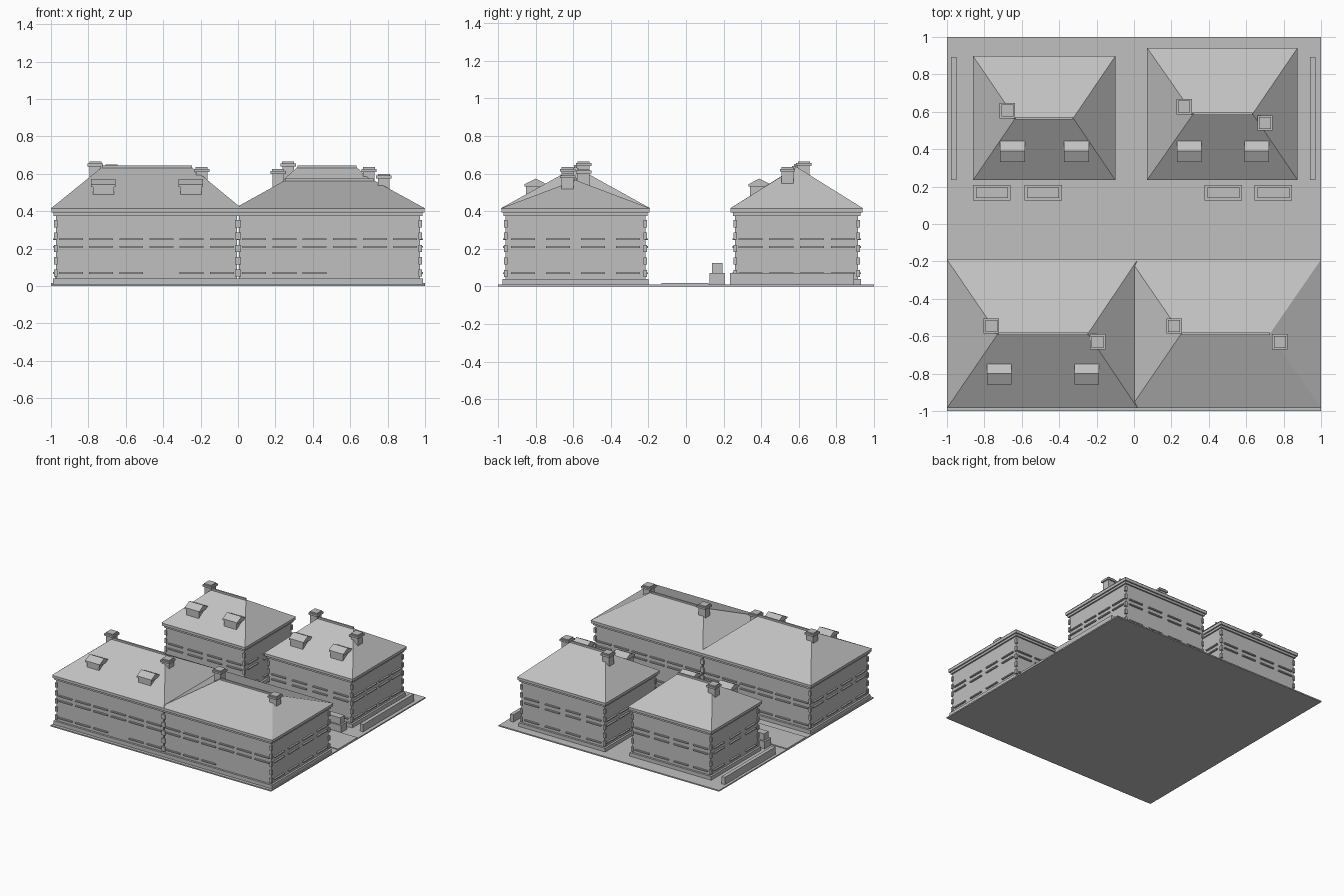
import bpy, bmesh

cube = bpy.data.objects.get("Cube")
if cube:
    bpy.data.objects.remove(cube, do_unlink=True)

stone = bpy.data.materials.new("plain_grey")
stone.use_nodes = True
GREY = (0.53, 0.53, 0.53, 1)
stone.diffuse_color = GREY
stone.node_tree.nodes["Principled BSDF"].inputs["Base Color"].default_value = GREY


def finish(name, bm):
    bmesh.ops.recalc_face_normals(bm, faces=bm.faces)
    mesh = bpy.data.meshes.new(name)
    bm.to_mesh(mesh)
    bm.free()
    mesh.materials.append(stone)
    obj = bpy.data.objects.new(name, mesh)
    bpy.context.collection.objects.link(obj)
    return obj


def add_box(bm, x0, x1, y0, y1, z0, z1):
    for v in bmesh.ops.create_cube(bm, size=1)["verts"]:
        v.co = (x1 if v.co.x > 0 else x0, y1 if v.co.y > 0 else y0, z1 if v.co.z > 0 else z0)


def boxes(name, items):
    bm = bmesh.new()
    for item in items:
        add_box(bm, *item)
    return finish(name, bm)


def centred(x, y, half, z0, z1):
    return (x - half, x + half, y - half, y + half, z0, z1)


EAVE = 0.415


def hip_roof(name, x0, x1, y0, y1, ridge0, ridge1, top):
    bm = bmesh.new()
    ym = (y0 + y1) / 2
    low = [bm.verts.new((x, y, EAVE)) for x, y in ((x0, y0), (x1, y0), (x1, y1), (x0, y1))]
    a, b = [bm.verts.new((x, ym, top)) for x in (ridge0, ridge1)]
    for face in ((low[0], low[1], b, a), (low[1], low[2], b),
                 (low[2], low[3], a, b), (low[3], low[0], a), low[::-1]):
        bm.faces.new(face)
    # Ridge capping
    add_box(bm, ridge0, ridge1, ym - 0.007, ym + 0.007, top - 0.012, top + 0.01)
    finish(name, bm)


def dormer(name, x, y):
    bm = bmesh.new()
    add_box(bm, x - 0.056, x + 0.056, y, y + 0.085, EAVE + 0.05, 0.535)
    # Small gabled roof, ridge running sideways
    profile = ((y - 0.008, 0.53), (y - 0.008, 0.543), (y + 0.05, 0.573), (y + 0.105, 0.545), (y + 0.105, 0.53))
    ends = [[bm.verts.new((x + s * 0.066, py, pz)) for py, pz in profile] for s in (-1, 1)]
    for end in ends:
        bm.faces.new(end)
    for i in range(len(profile)):
        j = (i + 1) % len(profile)
        bm.faces.new((ends[0][i], ends[0][j], ends[1][j], ends[1][i]))
    finish(name, bm)


def chimney(name, x, y, top):
    boxes(name, [centred(x, y, 0.031, EAVE + 0.01, top - 0.025),
                 centred(x, y, 0.041, top - 0.025, top - 0.01),
                 centred(x, y, 0.032, top - 0.01, top)])


def courses(name, x0, x1, y0, y1, gaps):
    """Window sills and lintels on the four wall faces."""
    out, half, items = 0.014, 0.064, []
    for z in (0.065, 0.205, 0.246):
        for lo, hi, along_x in ((x0, x1, True), (y0, y1, False)):
            n = int((hi - lo) / 0.155)
            step = (hi - lo) / n
            for i in range(n):
                c = lo + step * (i + 0.5)
                for side in (0, 1):
                    if z < 0.1 and along_x and side == 0 and i in gaps:
                        continue
                    if along_x:
                        w = (y0, y1)[side]
                        items.append((c - half, c + half, w - out, w + out, z, z + 0.009))
                    else:
                        w = (x0, x1)[side]
                        items.append((w - out, w + out, c - half, c + half, z, z + 0.009))
    boxes(name, items)


def quoins(name, x0, x1, y0, y1):
    items = []
    for k in range(5):
        z = 0.05 + k * 0.066
        for x in (x0, x1):
            for y in (y0, y1):
                items.append(centred(x, y, 0.009, z, z + 0.038))
    boxes(name, items)


def house(name, x0, x1, y0, y1, ridge, top, chimneys, dormers=(), gaps=()):
    def ring(inset, z0, z1):
        return (x0 + inset, x1 - inset, y0 + inset, y1 - inset, z0, z1)

    wall = (x0 + 0.026, x1 - 0.026, y0 + 0.026, y1 - 0.026)
    boxes(name + "_walls", [ring(0.026, 0, 0.39)])
    boxes(name + "_plinth", [ring(0.01, 0, 0.04)])
    boxes(name + "_cornice", [ring(0.014, 0.375, 0.392), ring(0.003, 0.392, EAVE)])
    courses(name + "_sills", *wall, gaps)
    quoins(name + "_quoins", *wall)
    hip_roof(name + "_roof", x0, x1, y0, y1, *ridge, top)
    for i, c in enumerate(chimneys):
        chimney(f"{name}_chimney_{i + 1}", *c)
    for i, d in enumerate(dormers):
        dormer(f"{name}_dormer_{i + 1}", *d)


# Ground and the path between the rows
boxes("ground", [(-1, 1, -1, 1, 0, 0.01)])
boxes("path", [(-1, 1, -0.13, 0.12, 0.005, 0.017)])

# Four houses, the front two joined
house("front_right_house", -1, 0.02, -0.985, -0.19, (-0.728, -0.247), 0.635,
      [(-0.763, -0.545, 0.665), (-0.194, -0.63, 0.635)],
      [(-0.72, -0.85), (-0.252, -0.85)], gaps=(3,))
house("front_left_house", -0.02, 1, -0.985, -0.19, (0.252, 0.726), 0.565,
      [(0.215, -0.545, 0.625), (0.78, -0.63, 0.6)], gaps=(3, 4, 5))
house("back_right_house", -0.86, -0.1, 0.235, 0.897, (-0.634, -0.325), 0.623,
      [(-0.677, 0.606, 0.65)], [(-0.65, 0.34), (-0.307, 0.34)])
house("back_left_house", 0.07, 0.875, 0.235, 0.942, (0.317, 0.634), 0.635,
      [(0.268, 0.627, 0.665), (0.7, 0.54, 0.635)], [(0.295, 0.34), (0.657, 0.34)])

# Planters with clipped hedges in front of the back houses
for i, x in enumerate((-0.76, -0.486, 0.478, 0.745)):
    boxes(f"planter_{i + 1}", [(x - 0.1, x + 0.1, 0.125, 0.208, 0, 0.07)])
    boxes(f"planter_hedge_{i + 1}", [(x - 0.086, x + 0.086, 0.138, 0.195, 0.06, 0.125)])

# Long low side hedges
for side, x in (("right", -0.963), ("left", 0.955)):
    boxes(side + "_hedge", [(x - 0.015, x + 0.015, 0.235, 0.893, 0, 0.07)])
